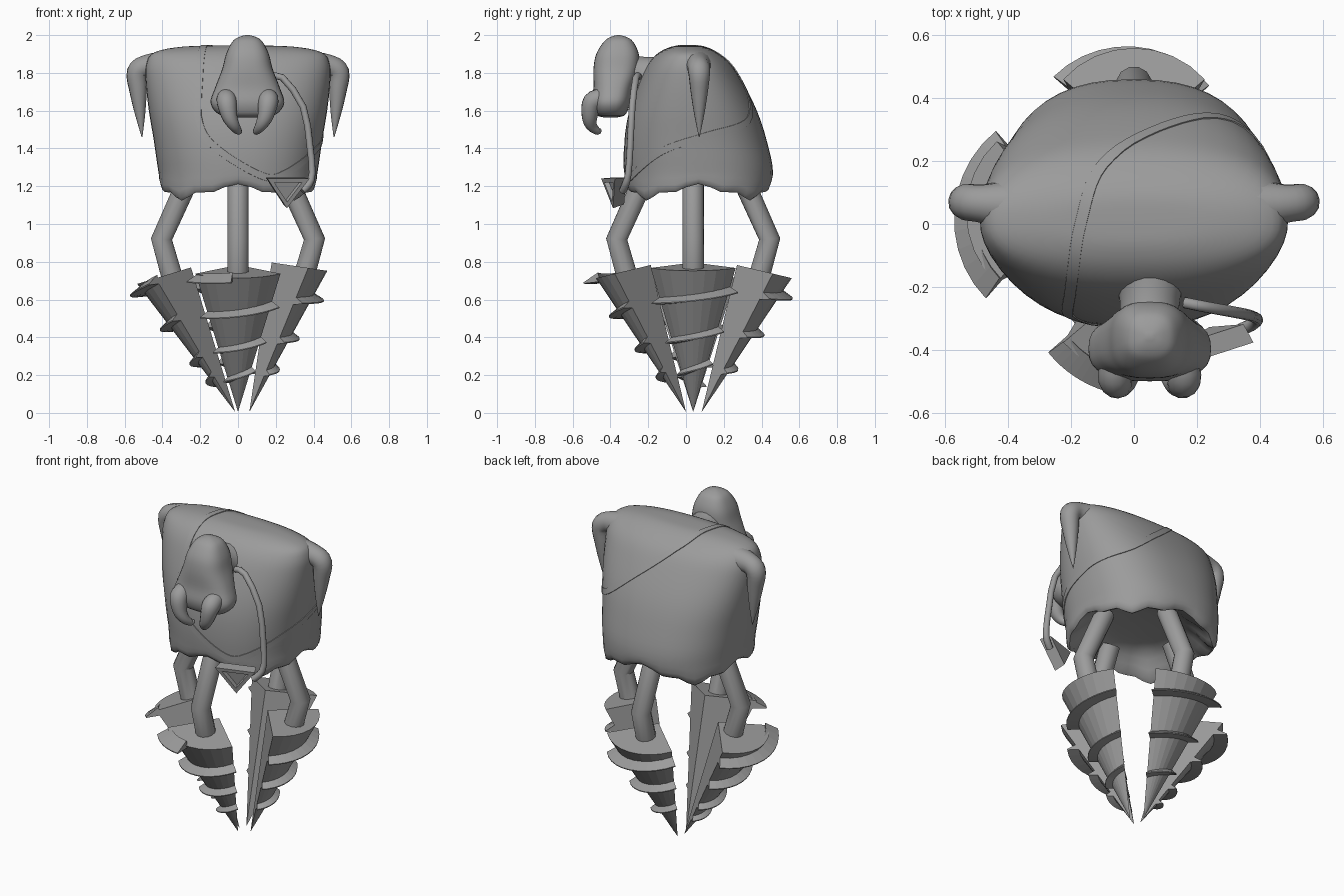
import bpy, bmesh, math
from mathutils import Vector, Matrix
from mathutils.bvhtree import BVHTree

cube = bpy.data.objects.get("Cube")
if cube:
    bpy.data.objects.remove(cube)

grey = bpy.data.materials.new("plain_grey")
grey.use_nodes = True
grey.diffuse_color = (0.33, 0.33, 0.33, 1)
grey.node_tree.nodes["Principled BSDF"].inputs["Base Color"].default_value = (0.33, 0.33, 0.33, 1)


def make(name, verts, faces, angle=None):
    """Create an object with outward normals, optionally smoothed."""
    mesh = bpy.data.meshes.new(name)
    mesh.from_pydata([tuple(v) for v in verts], [], faces)
    bm = bmesh.new()
    bm.from_mesh(mesh)
    bmesh.ops.recalc_face_normals(bm, faces=bm.faces)
    bm.to_mesh(mesh)
    bm.free()
    mesh.materials.append(grey)
    ob = bpy.data.objects.new(name, mesh)
    bpy.context.collection.objects.link(ob)
    if angle:
        bpy.ops.object.select_all(action='DESELECT')
        ob.select_set(True)
        bpy.context.view_layer.objects.active = ob
        bpy.ops.object.shade_smooth_by_angle(angle=math.radians(angle))
    return ob


def bridge(rings, closed=False):
    """Join rings of points into a skin, capped unless it is a closed loop."""
    n, m = len(rings[0]), len(rings)
    verts = [p for ring in rings for p in ring]
    faces = []
    for i in range(m if closed else m - 1):
        a, b = i * n, (i + 1) % m * n
        faces += [(a + j, a + (j + 1) % n, b + (j + 1) % n, b + j) for j in range(n)]
    if not closed:
        faces += [tuple(range(n)), tuple(range((m - 1) * n, m * n))]
    return verts, faces


def spline(rows, steps, closed=False):
    """Catmull-Rom interpolation of rows of numbers."""
    n = len(rows)
    get = (lambda i: rows[i % n]) if closed else (lambda i: rows[max(0, min(n - 1, i))])
    out = []
    for i in range(n if closed else n - 1):
        for s in range(steps):
            t = s / steps
            out.append([b + 0.5 * t * (c - a + t * (2 * a - 5 * b + 4 * c - d + t * (3 * (b - c) + d - a)))
                        for a, b, c, d in zip(get(i - 1), get(i), get(i + 1), get(i + 2))])
    return out if closed else out + [list(rows[-1])]


def loft(name, sections, cx=0, power=2.0, segs=40, ragged=None):
    """Stack rounded sections given as (height, half width, front y, back y)."""
    rings = []
    for z, a, front, back in spline(sections, 4):
        ring = []
        for j in range(segs):
            th = math.tau * j / segs
            c, s = math.cos(th), math.sin(th)
            x = math.copysign(abs(c) ** (2 / power), c) * a
            y = math.copysign(abs(s) ** (2 / power), s) * (back - front) / 2
            lift = ragged(th, z) if ragged else 0
            ring.append((cx + x, (front + back) / 2 + y, z + lift))
        rings.append(ring)
    return make(name, *bridge(rings), angle=50)


def tube(name, rows, sides=12, steps=0, angle=35, flip=None):
    """Sweep a circle along (x, y, z, radius) rows; flip mirrors x about a value."""
    if steps:
        rows = spline(rows, steps)
    if flip is not None:
        rows = [(2 * flip - r[0], *r[1:]) for r in rows]
    pts = [Vector(r[:3]) for r in rows]
    rings, side = [], None
    for i, p in enumerate(pts):
        before = (p - pts[i - 1]).normalized() if i else Vector()
        after = (pts[i + 1] - p).normalized() if i < len(pts) - 1 else Vector()
        t = (before + after).normalized()
        side = t.orthogonal() if side is None else side - t * side.dot(t)
        side.normalize()
        up = t.cross(side)
        rings.append([p + (side * math.cos(k * math.tau / sides) + up * math.sin(k * math.tau / sides))
                      * max(rows[i][3], 0.002) for k in range(sides)])
    return make(name, *bridge(rings), angle=angle)


# Body: boxy from the front, egg-shaped from the side, hollow ragged underside
def rim(th, z):
    return (0.03 * math.cos(4 * th) + 0.014 * math.cos(12 * th)) * max(0, min(1, (1.28 - z) / 0.1))


body = loft("body", [
    (1.29, 0.05, 0.0, 0.10), (1.27, 0.26, -0.18, 0.29), (1.168, 0.398, -0.30, 0.43),
    (1.28, 0.422, -0.325, 0.46), (1.45, 0.447, -0.325, 0.425), (1.60, 0.472, -0.30, 0.375),
    (1.75, 0.488, -0.25, 0.30), (1.85, 0.485, -0.20, 0.235), (1.91, 0.44, -0.14, 0.16),
    (1.94, 0.28, -0.07, 0.09), (1.945, 0.04, 0.0, 0.02)], power=2.4, segs=48, ragged=rim)

# Head, neck and the two hooked tusks
loft("head", [
    (1.565, 0.06, -0.44, -0.36), (1.58, 0.15, -0.48, -0.32), (1.64, 0.195, -0.50, -0.295),
    (1.72, 0.172, -0.49, -0.28), (1.82, 0.134, -0.49, -0.25), (1.90, 0.113, -0.475, -0.25),
    (1.965, 0.08, -0.435, -0.28), (1.99, 0.045, -0.40, -0.315), (2.0, 0.01, -0.365, -0.35)],
    cx=0.05, power=2.6, segs=32)
tube("neck", [(0.05, -0.36, 1.81, 0.10), (0.05, -0.26, 1.795, 0.095), (0.05, -0.20, 1.78, 0.11),
              (0.045, -0.12, 1.75, 0.15)], sides=20, steps=4, angle=60)
for label, flip in (("right", None), ("left", 0.05)):
    tube(label + "_tusk", [
        (-0.06, -0.44, 1.67, 0.05), (-0.06, -0.495, 1.645, 0.053), (-0.045, -0.51, 1.57, 0.042),
        (-0.02, -0.50, 1.52, 0.030), (0.005, -0.465, 1.49, 0.018), (0.012, -0.455, 1.505, 0.006)],
        sides=14, steps=4, angle=60, flip=flip)

# Pointed side flaps hanging from the shoulders
for label, flip in (("left", None), ("right", 0)):
    tube(label + "_flap", [
        (0.38, 0.06, 1.835, 0.085), (0.48, 0.065, 1.835, 0.062), (0.532, 0.07, 1.80, 0.058),
        (0.528, 0.07, 1.70, 0.046), (0.518, 0.07, 1.58, 0.027), (0.508, 0.07, 1.46, 0.002)],
        sides=14, steps=4, angle=60, flip=flip)

# Thin strap wrapped diagonally round the body
bm = bmesh.new()
bm.from_mesh(body.data)
skin = BVHTree.FromBMesh(bm)
path = spline([(-0.17, 0, 1.94), (-0.1, 0.18, 1.88), (0.1, 0.31, 1.72), (0.31, 0.33, 1.55),
               (0.45, 0.12, 1.47), (0.42, -0.12, 1.39), (0.28, -0.3, 1.27), (0.14, -0.34, 1.25),
               (-0.1, -0.32, 1.39), (-0.2, -0.28, 1.53), (-0.2, -0.2, 1.78)], 6, closed=True)
hits = [skin.find_nearest(Vector(p)) for p in path]
bm.free()
rings = []
for i, (p, normal, _, _) in enumerate(hits):
    t = hits[(i + 1) % len(hits)][0] - hits[i - 1][0]
    w = t.cross(normal).normalized()
    rings.append([p + w * a + normal * b for a, b in
                  ((-0.02, -0.01), (-0.018, 0.004), (0.018, 0.004), (0.02, -0.01))])
make("body_strap", *bridge(rings, closed=True), angle=40)

# Loose cord from the neck to the pendant
tube("cord", [(0.16, -0.25, 1.78, 0.018), (0.235, -0.265, 1.775, 0.018), (0.345, -0.285, 1.62, 0.018),
              (0.38, -0.295, 1.42, 0.018), (0.393, -0.305, 1.27, 0.018), (0.375, -0.32, 1.21, 0.02),
              (0.34, -0.335, 1.175, 0.02)], sides=10, steps=2, angle=50)

# Triangular pendant with a sunken front face
place = Matrix.Translation((0.255, -0.375, 1.187)) @ Matrix.Rotation(math.radians(18), 4, 'Z') \
    @ Matrix.Rotation(math.radians(10), 4, 'X')
outline = ((-0.118, 0.06), (0.118, 0.06), (0, -0.1))
rings = [[place @ Vector((x * s, y, z * s)) for x, z in outline]
         for s, y in ((0.9, 0.035), (1, -0.03), (0.66, -0.03), (0.6, -0.005))]
make("pendant", *bridge(rings))

# Four legs, each with a quarter-cone drill; the blades form one rising spiral
H, R, EDGE, PITCH = 0.80, 0.298, math.radians(49), 0.22
CENTRE = Matrix.Translation((0.0, 0.038, 0.005))


def spoke(phi, r, h):
    return Vector((math.sin(phi) * r, -math.cos(phi) * r, h))


def blade(mid, end=EDGE):
    rings = []
    reach = 0.02 + 0.07 * mid
    for i in range(11):
        phi = -EDGE + (end + EDGE) * i / 10
        h = mid + PITCH * phi / math.tau
        r = h * R / H
        rings.append([spoke(phi, r - 0.012, h + 0.035), spoke(phi, r + reach, h + 0.002),
                      spoke(phi, r + reach, h - 0.004), spoke(phi, r - 0.012, h - 0.014)])
    return bridge(rings)


# label, lean in degrees, distance of the tip from the centre, blade heights
drills = [("front", 13.5, 0.038, (0.585, 0.38, 0.21)),
          ("left", 8.5, 0.06, (0.64, 0.42, 0.24)),
          ("back", 13.5, 0.045, (0.695, 0.47, 0.26)),
          ("right", 17, 0.015, (0.75, 0.53, 0.31, 0.19))]
for k, (label, lean, tip, heights) in enumerate(drills):
    turn = CENTRE @ Matrix.Rotation(k * math.pi / 2, 4, 'Z')
    tilt = turn @ Matrix.Translation((0, -tip, 0)) @ Matrix.Rotation(math.radians(lean), 4, 'X')
    arc = [spoke(-EDGE + 2 * EDGE * i / 8, R, H) for i in range(9)]
    cone = [Vector((0, 0, 0)), Vector((0, 0, H))] + arc
    faces = [(0, i, i + 1) for i in range(2, 10)]
    faces += [tuple(range(1, 11)), (0, 1, 2), (0, 10, 1)]
    make(label + "_drill", [tilt @ v for v in cone], faces)
    blades = [blade(h) for h in heights]
    if label == "front":
        blades.append(blade(0.795, end=-0.1))
    for n, (verts, faces) in enumerate(blades):
        make(f"{label}_drill_blade_{n + 1}", [tilt @ v for v in verts], faces)
    leg = [(0, -0.25, 1.26), (0, -0.405, 0.915), (0, -0.345, 0.70)]
    tube(label + "_leg", [(*(turn @ Vector(p)), 0.058) for p in leg])
